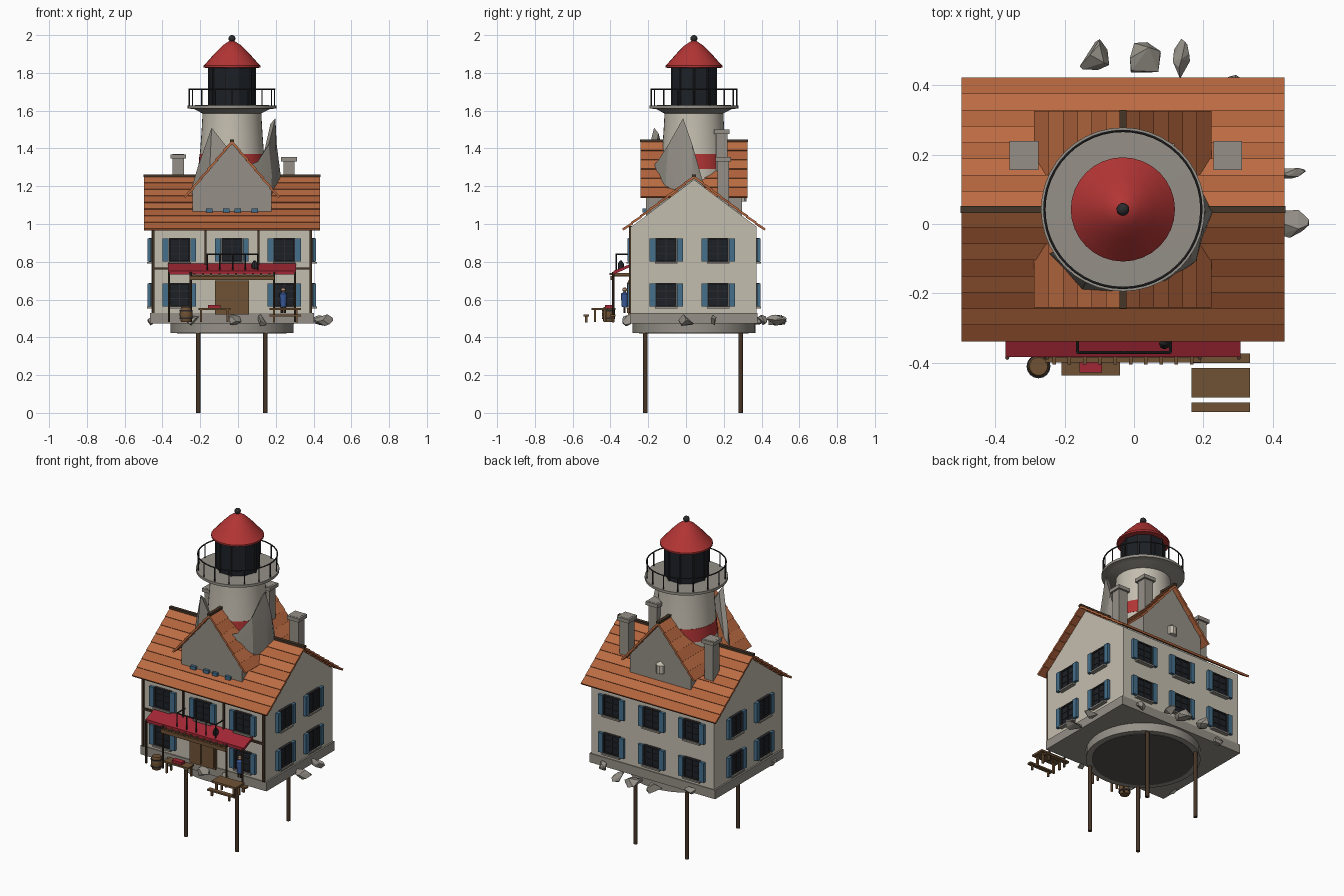
import bpy, bmesh, math, random
from mathutils import Matrix, Vector

if "Cube" in bpy.data.objects:
    bpy.data.objects.remove(bpy.data.objects["Cube"])

random.seed(4)
CX, CY = -0.032, 0.042
HX, HY = 0.425, 0.332          # house half sizes


def mat(name, *c):
    m = bpy.data.materials.new(name)
    m.diffuse_color = (*c, 1)
    m.use_nodes = True
    m.node_tree.nodes["Principled BSDF"].inputs["Base Color"].default_value = m.diffuse_color
    return m


WALL = mat("plaster", .55, .51, .43)
STONE = mat("stone", .30, .28, .245)
DARK = mat("dark_underside", .09, .085, .08)
TILE = [mat("tile_a", .50, .15, .055), mat("tile_b", .44, .125, .045)]
WOOD = mat("wood", .16, .085, .035)
TIMBER = mat("timber", .06, .035, .02)
BLUE = mat("blue_paint", .06, .16, .26)
CLOTH = mat("blue_cloth", .04, .10, .32)
GLASS = mat("dark_glass", .012, .015, .02)
IRON = mat("iron", .025, .025, .028)
RED = mat("red_paint", .45, .035, .035)
AWN = mat("awning_red", .36, .02, .035)
SKIN = mat("skin", .5, .3, .2)


def finish(name, bm, m, smooth=None):
    bmesh.ops.recalc_face_normals(bm, faces=bm.faces[:])
    me = bpy.data.meshes.new(name)
    bm.to_mesh(me)
    bm.free()
    for k in (m if isinstance(m, list) else [m]):
        me.materials.append(k)
    ob = bpy.data.objects.new(name, me)
    bpy.context.collection.objects.link(ob)
    if smooth:
        bpy.context.view_layer.objects.active = ob
        ob.select_set(True)
        bpy.ops.object.shade_smooth_by_angle(angle=math.radians(smooth))
        ob.select_set(False)
    return ob


def add_box(bm, c, s, rot=None, mi=0):
    M = Matrix.Translation(c) @ (rot or Matrix()) @ Matrix.Diagonal((*s, 1))
    for v in bmesh.ops.create_cube(bm, size=1, matrix=M)["verts"]:
        for f in v.link_faces:
            f.material_index = mi


def boxes(name, items, m):
    bm = bmesh.new()
    for c, s in items:
        add_box(bm, c, s)
    return finish(name, bm, m)


def rods(name, segs, r, m, n=8):
    bm = bmesh.new()
    for a, b in segs:
        a, b = Vector(a), Vector(b)
        q = (b - a).to_track_quat('Z', 'Y').to_matrix().to_4x4()
        bmesh.ops.create_cone(bm, cap_ends=True, segments=n, radius1=r, radius2=r, depth=(b - a).length,
                              matrix=Matrix.Translation((a + b) / 2) @ q)
    return finish(name, bm, m, 40)


def lathe(name, prof, m, n=32, x=CX, y=CY, smooth=35):
    bm = bmesh.new()
    rings = [[bm.verts.new((x + r * math.cos(2 * math.pi * i / n), y + r * math.sin(2 * math.pi * i / n), z))
              for i in range(n)] for r, z in prof]
    for a, b in zip(rings, rings[1:]):
        for i in range(n):
            bm.faces.new((a[i], a[(i + 1) % n], b[(i + 1) % n], b[i]))
    bm.faces.new(rings[0])
    bm.faces.new(rings[-1])
    return finish(name, bm, m, smooth)


def prism(name, pts, d, m):
    """Closed profile swept along the vector d."""
    bm = bmesh.new()
    f = bm.faces.new([bm.verts.new(p) for p in pts])
    g = bmesh.ops.extrude_face_region(bm, geom=[f])["geom"]
    bmesh.ops.translate(bm, vec=d, verts=[v for v in g if isinstance(v, bmesh.types.BMVert)])
    return finish(name, bm, m)


def tiled_roof(name, half_run, top, eave, half_len, turn, n):
    """Two slopes of overlapping tile courses; ridge along x, then turned about z."""
    bm = bmesh.new()
    T = Matrix.Translation((CX, CY, 0)) @ Matrix.Rotation(turn, 4, 'Z')
    ang = math.atan2(top - eave, half_run)
    L = math.hypot(top - eave, half_run) / n
    for s in (-1, 1):
        for i in range(n):
            t = (i + .5) / n
            c = Vector((0, s * half_run * t, top + (eave - top) * t))
            R = Matrix.Rotation(-s * (ang - .07), 4, 'X')
            add_box(bm, T @ c, (2 * half_len, L * 1.06, .012), Matrix.Rotation(turn, 4, 'Z') @ R, i % 2)
    finish(name, bm, TILE)
    bm = bmesh.new()
    add_box(bm, (CX, CY, top + .006), (2 * half_len + .006, .02, .014), Matrix.Rotation(turn, 4, 'Z'))
    finish(name + "_ridge_cap", bm, TIMBER)


# stilts and foundation
rods("stilts", [((x, y, 0), (x, y, .44)) for x in (-.21, .145) for y in (-.215, .29)], .012, TIMBER, 10)
lathe("foundation_disc", [(.325, .422), (.325, .478)], STONE, 40)
lathe("foundation_underside", [(.29, .419), (.29, .424)], DARK, 40)
boxes("plinth", [((CX, CY, .502), (2 * HX + .02, 2 * HY + .01, .056))], STONE)

# house body and roofs
x0, ya, yb = CX - HX, CY - HY, CY + HY
prism("house_walls", [(x0, ya, .5), (x0, yb, .5), (x0, yb, .985), (x0, CY, 1.235), (x0, ya, .985)], (2 * HX, 0, 0), WALL)
tiled_roof("main_roof", .374, 1.25, .97, .465, 0, 8)
prism("cross_gable", [(CX + x, CY - .255, z) for x, z in ((-.21, 1), (.21, 1), (.21, 1.18), (0, 1.425), (-.21, 1.18))],
      (0, .51, 0), STONE)
tiled_roof("cross_roof", .248, 1.435, 1.142, .283, math.pi / 2, 6)
boxes("gable_sill", [((CX + i * .06, CY - .262, 1.072), (.035, .02, .02)) for i in (-2, -.5, .5, 2)], BLUE)
lathe("gable_vent", [(.03, 1.12), (.03, 1.17), (.004, 1.19)], WALL, 10, CX, CY + .25)

# chimneys
for n, (x, y, z) in enumerate(((-.317, .197, 1.37), (.27, .197, 1.355), (.075, .19, 1.50))):
    boxes(f"chimney_{n}", [((x, y, (z + 1) / 2), (.06, .06, z - 1)), ((x, y, z - .012), (.083, .083, .022))], STONE)

# windows: pane, frame, muntins, sill and shutters on all walls
pane, frame, shut, sill = [], [], [], []


def window(u, z, side):
    """side: 0 front, 1 right, 2 back, 3 left; u along the wall."""
    def put(lst, du, dz, out, w, h, d):
        if side % 2 == 0:
            lst.append(((u + du, ya - out if side == 0 else yb + out, z + dz), (w, d, h)))
        else:
            lst.append(((CX + (HX + out) * (2 - side), u + du, z + dz), (d, w, h)))
    put(pane, 0, 0, .002, .106, .115, .01)
    for k in (-1, 1):
        put(frame, k * .052, 0, .006, .008, .125, .018)
        put(frame, 0, k * .059, .006, .112, .008, .018)
        put(frame, 0, k * .02, .006, .1, .004, .01)
        put(shut, k * .073, 0, .012, .031, .122, .018)
    put(frame, 0, 0, .006, .005, .115, .012)
    put(sill, 0, -.067, .01, .12, .01, .028)


for z in (.862, .625):
    for u in (-.31, CX, .245):
        if z > .7 or u != CX:
            window(u, z, 0)
        window(u, z, 2)
    for u in (-.105, .17):
        window(u, z, 1)
        window(u, z, 3)
boxes("window_panes", pane, GLASS)
boxes("window_frames", frame, IRON)
boxes("window_shutters", shut, BLUE)
boxes("window_sills", sill, STONE)

# front timbering and door
boxes("front_timbers", [((CX + k * .417, ya - .004, .76), (.014, .016, .46)) for k in (-1, 1)]
      + [((CX + k * .14, ya - .004, .88), (.01, .014, .2)) for k in (-1, 1)]
      + [((CX, ya - .004, z), (.84, .014, .012)) for z in (.975, .765)], TIMBER)
boxes("door", [((CX, ya - .006, .61), (.18, .02, .18))]
      + [((CX + k * .045, ya - .018, .61), (.075, .008, .16)) for k in (-1, 1)], WOOD)

# awning with its posts, pergola beams and balcony rail
prism("awning", [(-.37, ya, .79), (-.37, -.383, .752), (-.37, -.383, .733), (-.37, ya, .775)], (.677, 0, 0), AWN)
boxes("canopy_beams", [((CX, -.39, .715), (.45, .018, .022)), ((CX, -.34, .727), (.44, .09, .008))]
      + [((-.23 + i * .044, -.35, .735), (.01, .11, .012)) for i in range(10)], WOOD)
rods("awning_posts", [((x, -.385, .48), (x, -.385, .745)) for x in (-.365, -.25, .19, .302)], .006, TIMBER)
bx = [-.163 + .067 * i for i in range(5)]
rods("balcony_rail", [((x, -.37, .755), (x, -.37, .842)) for x in bx]
     + [((bx[0], -.37, .84), (bx[-1], -.37, .84))]
     + [((x, -.37, .84), (x, ya, .84)) for x in (bx[0], bx[-1])], .004, IRON)
lathe("hanging_lantern", [(.008, .755), (.016, .765), (.016, .79), (.004, .808)], IRON, 8, .088, -.345)

# terrace furniture
lathe("barrel", [(.026, .48), (.033, .505), (.034, .52), (.033, .538), (.026, .56)], WOOD, 16, -.275, -.41)
for i, z in enumerate((.5, .542)):
    lathe(f"barrel_hoop_{i}", [(.0345, z - .004), (.0345, z + .004)], IRON, 16, -.275, -.41)
boxes("serving_table", [((-.125, -.405, .55), (.168, .062, .01))]
      + [((-.125 + a * .07, -.405 + b * .022, .515), (.01, .01, .07)) for a in (-1, 1) for b in (-1, 1)], WOOD)
boxes("table_cloth", [((-.125, -.41, .563), (.065, .035, .016))], AWN)
boxes("picnic_table", [((.25, -.457, .55), (.168, .085, .012)), ((.25, -.387, .515), (.168, .027, .01)),
                       ((.25, -.528, .515), (.168, .027, .01))]
      + [((.25 + k * .06, -.457 + j, .513), (.012, .012, .066)) for k in (-1, 1) for j in (-.025, .025)]
      + [((.25 + k * .06, y, .495), (.01, .012, .032)) for k in (-1, 1) for y in (-.387, -.528)], WOOD)
lathe("figure_body", [(.015, .56), (.018, .6), (.02, .63), (.006, .64)], CLOTH, 12, .24, -.325)
lathe("figure_head", [(.004, .638), (.012, .648), (.011, .658), (.004, .665)], SKIN, 12, .24, -.325)
rods("figure_legs", [((.24 + k * .008, -.325, .53), (.24 + k * .008, -.325, .57)) for k in (-1, 1)], .006, TIMBER)


# lighthouse tower
def tower_r(z):
    return .155 + .05 * ((1.61 - z) / .61) ** 1.3


zs = [1.0 + .061 * i for i in range(11)]
lathe("tower", [(tower_r(z), z) for z in zs], WALL, 40)
lathe("tower_red_band", [(tower_r(z) + .002, z) for z in (1.29, 1.33, 1.37)], RED, 40)
lathe("gallery", [(.155, 1.585), (.2, 1.608), (.236, 1.612), (.236, 1.628), (.12, 1.63)], STONE, 40)
lathe("lantern_glass", [(.122, 1.628), (.122, 1.835)], GLASS, 10, smooth=None)


def ring(r, n, z, off=0):
    return [(CX + r * math.cos(2 * math.pi * i / n + off), CY + r * math.sin(2 * math.pi * i / n + off), z) for i in range(n)]


rods("lantern_mullions", list(zip(ring(.123, 10, 1.628), ring(.123, 10, 1.835))), .005, IRON, 6)
rods("gallery_posts", list(zip(ring(.226, 16, 1.625), ring(.226, 16, 1.715))), .0035, IRON, 6)
R = ring(.226, 48, 1.714)
rods("gallery_handrail", list(zip(R, R[1:] + R[:1])), .004, IRON, 6)
lathe("lantern_roof", [(.12, 1.825), (.15, 1.828), (.15, 1.838), (.128, 1.862), (.09, 1.905), (.05, 1.945), (.015, 1.968)], RED, 32)
lathe("finial", [(.008, 1.955), (.008, 1.97)] + [(.018 * math.cos(a) + .0005, 1.982 + .018 * math.sin(a))
      for a in [-1.1 + .334 * i for i in range(9)]], IRON, 16)

# jagged rock mantle around the tower foot
KEYS = [(-155, 1.14), (-140, 1.30), (-117, 1.51), (-97, 1.41), (-75, 1.30), (-55, 1.33), (-35, 1.42), (-14, 1.56), (-2, 1.42), (16, 1.16)]
bm = bmesh.new()
secs = []
for i, (d, h) in enumerate(KEYS):
    a, b = math.cos(math.radians(d)), math.sin(math.radians(d))
    j = .008 * (-1) ** i
    secs.append([bm.verts.new((CX + r * a, CY + r * b, z)) for r, z in
                 ((.25, 1.0), (.25 + j, .5 * h + .55), (.237, h), (.21, h - .03), (.175, 1.05))])
for a, b in zip(secs, secs[1:]):
    for i in range(5):
        bm.faces.new((a[i], a[(i + 1) % 5], b[(i + 1) % 5], b[i]))
bm.faces.new(secs[0])
bm.faces.new(secs[-1])
finish("tower_rocks", bm, STONE, 30)

# boulders around the foundation: x, y, half sizes
for n, (x, y, sx, sy, sz) in enumerate((
        (-.115, .485, .05, .055, .03), (.03, .475, .05, .062, .035), (.135, .475, .026, .06, .03), (.29, .40, .03, .03, .03),
        (.45, .005, .055, .045, .04), (.44, .15, .055, .02, .03), (-.45, -.2, .03, .05, .03), (-.24, -.31, .05, .03, .03),
        (-.03, -.31, .05, .03, .032), (.13, -.31, .03, .03, .035), (-.3, .38, .04, .03, .025))):
    bm = bmesh.new()
    for _ in range(13):
        v = Vector([random.gauss(0, 1) for _ in range(3)]).normalized()
        bm.verts.new((x + v.x * sx, y + v.y * sy, .49 + v.z * sz))
    res = bmesh.ops.convex_hull(bm, input=bm.verts[:])
    finish(f"boulder_{n}", bm, STONE)
